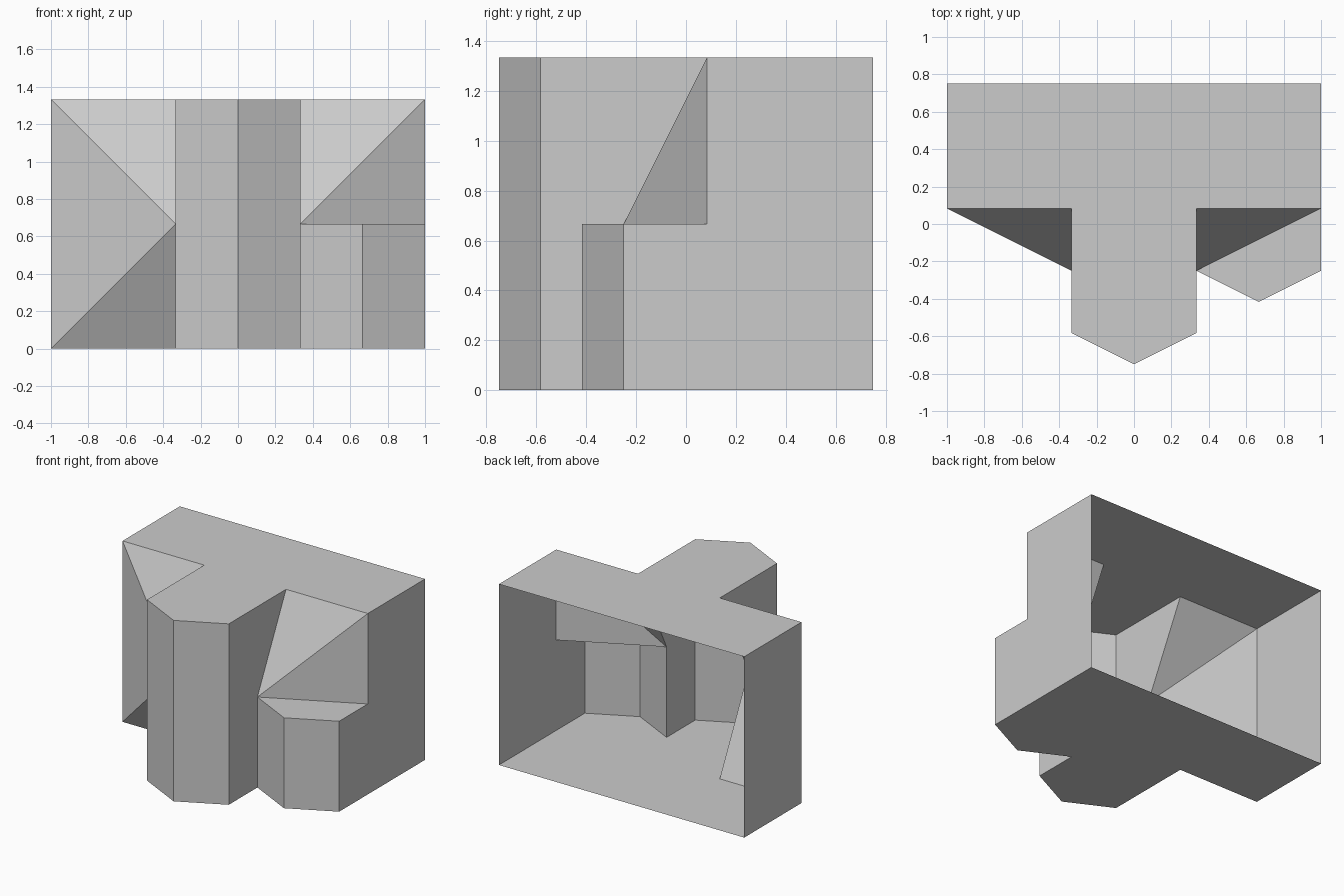
import bpy, bmesh
from mathutils import Vector

if "Cube" in bpy.data.objects:
    bpy.data.objects.remove(bpy.data.objects["Cube"])

T = 1 / 3                       # grid step in x
MID, TOP = 2 / 3, 4 / 3         # heights
BACK, WALL, BAY, COL, TIP = 0.75, 1 / 12, -0.25, -7 / 12, -0.75   # depths
CORE = Vector((0, 0.4, 0.6))    # point inside the shell, used to face panels outward

grey = bpy.data.materials.new("light grey")
grey.diffuse_color = (0.6, 0.6, 0.6, 1)
grey.use_nodes = True
grey.node_tree.nodes["Principled BSDF"].inputs["Base Color"].default_value = grey.diffuse_color


def part(name, panels):
    """Make one object from flat panels, all facing away from the core."""
    bm = bmesh.new()
    for pts in panels:
        f = bm.faces.new([bm.verts.new(p) for p in pts])
        f.normal_update()
        if f.normal.dot(f.calc_center_median() - CORE) < 0:
            f.normal_flip()
    bmesh.ops.remove_doubles(bm, verts=bm.verts, dist=1e-4)
    me = bpy.data.meshes.new(name)
    bm.to_mesh(me)
    bm.free()
    me.materials.append(grey)
    ob = bpy.data.objects.new(name, me)
    bpy.context.collection.objects.link(ob)


def flat(outline, z):
    return [(x, y, z) for x, y in outline]


def side(x, outline):
    return [(x, y, z) for y, z in outline]


def walls(path, z0, z1):
    """Upright panels along a plan path."""
    return [[(*a, z0), (*b, z0), (*b, z1), (*a, z1)] for a, b in zip(path, path[1:])]


# Plan outlines, running from left back corner to right back corner
left = [(-1, BACK), (-1, WALL), (-T, WALL)]
column = [(-T, COL), (0, TIP), (T, COL)]
bay = [(T, BAY), (2 * T, BAY - 1 / 6), (1, BAY)]

part("roof", [flat(left + column + [(T, WALL), (1, WALL), (1, BACK)], TOP)])
part("floor", [flat(left + column + bay + [(1, BACK)], 0)])

# Outer side walls (the back stays open)
part("left_wall", walls(left[:2], 0, TOP))
part("right_wall", [side(1, [(BACK, 0), (BACK, TOP), (WALL, TOP),
                             (WALL, MID), (BAY, MID), (BAY, 0)])])

# Pointed centre column with its two flanks
part("centre_column", walls(column, 0, TOP) + [
    side(-T, [(WALL, TOP), (COL, TOP), (COL, 0), (WALL, 0), (BAY, MID)]),
    side(T, [(WALL, TOP), (COL, TOP), (COL, 0), (BAY, 0), (BAY, MID)])])

# Low pointed bay on the right, with its ledge
part("right_bay", walls(bay, 0, MID) + [flat(bay + [(1, WALL)], MID)])

# Faceted corners between the column and the outer walls
for name, s, low in (("left_facets", -1, 0), ("right_facets", 1, MID)):
    peak = (s * T, BAY, MID)
    tris = [[(s * T, WALL, TOP), (s, WALL, TOP), peak],
            [(s, WALL, low), (s, WALL, TOP), peak]]
    if s < 0:
        tris.append([(s * T, WALL, 0), (s, WALL, 0), peak])
    part(name, tris)
